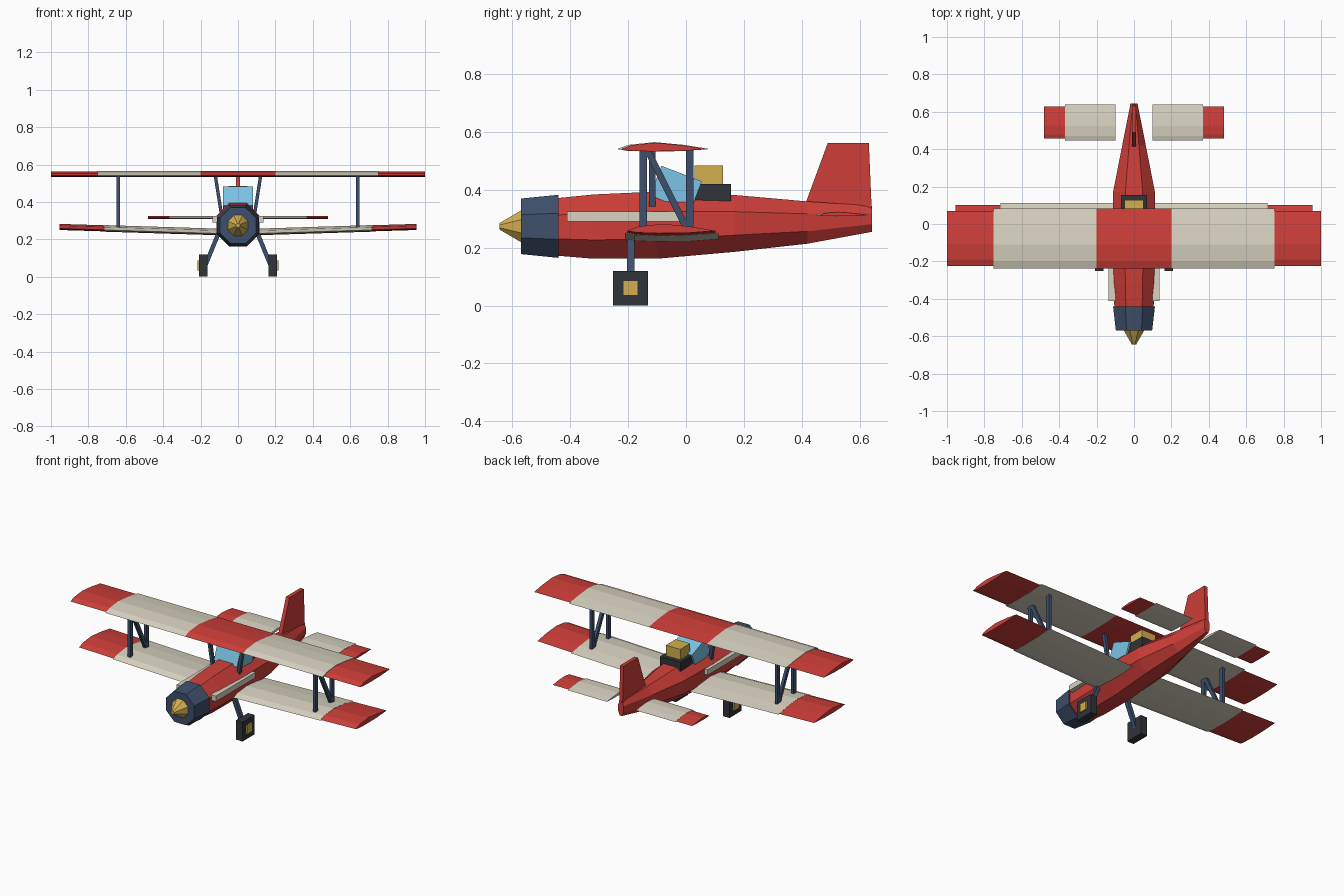
import bpy, bmesh, math
from mathutils import Vector, Matrix

if "Cube" in bpy.data.objects:
    bpy.data.objects.remove(bpy.data.objects["Cube"])


def material(name, rgb):
    m = bpy.data.materials.new(name)
    m.diffuse_color = (*rgb, 1)
    m.use_nodes = True
    m.node_tree.nodes["Principled BSDF"].inputs["Base Color"].default_value = m.diffuse_color
    return m


RED = material("red paint", (0.62, 0.048, 0.04))
CREAM = material("cream fabric", (0.69, 0.65, 0.53))
NAVY = material("navy metal", (0.048, 0.08, 0.15))
DARK = material("dark rubber", (0.03, 0.033, 0.042))
GOLD = material("gold", (0.66, 0.43, 0.08))
GLASS = material("glass blue", (0.2, 0.55, 0.79))


def loft(name, rings, mat):
    """Skin a list of equal-length point rings and cap both ends."""
    bm = bmesh.new()
    vs = [[bm.verts.new(p) for p in ring] for ring in rings]
    n = len(vs[0])
    for a, b in zip(vs, vs[1:]):
        for i in range(n):
            j = (i + 1) % n
            bm.faces.new((a[i], a[j], b[j], b[i]))
    bm.faces.new(vs[0])
    bm.faces.new(vs[-1])
    bmesh.ops.recalc_face_normals(bm, faces=bm.faces)
    me = bpy.data.meshes.new(name)
    bm.to_mesh(me)
    bm.free()
    me.materials.append(mat)
    ob = bpy.data.objects.new(name, me)
    bpy.context.collection.objects.link(ob)
    return ob


def octagon(y, hx, zc, hz):
    """Flat-topped octagon across the y axis."""
    k = 1 / math.cos(math.pi / 8)
    angles = [math.pi / 8 + i * math.pi / 4 for i in range(8)]
    return [(hx * k * math.cos(a), y, zc + hz * k * math.sin(a)) for a in angles]


def box(name, lo, hi, mat, tilt=0.0):
    c = (Vector(lo) + Vector(hi)) / 2
    rot = Matrix.Rotation(tilt, 3, 'X')
    corners = ((lo[0], lo[1]), (hi[0], lo[1]), (hi[0], hi[1]), (lo[0], hi[1]))
    return loft(name, [[c + rot @ (Vector((x, y, z)) - c) for x, y in corners]
                       for z in (lo[2], hi[2])], mat)


def strut(name, a, b, wx, wy, mat):
    """Rectangular bar whose ends are cut level."""
    return loft(name, [[(p[0] + sx * wx / 2, p[1] + sy * wy / 2, p[2])
                        for sx, sy in ((-1, -1), (1, -1), (1, 1), (-1, 1))]
                       for p in (a, b)], mat)


# airfoil outline: chord fraction, height relative to crown
AIRFOIL = [(0, 0), (0.12, 0.6), (0.4, 1), (0.72, 0.6), (1, 0),
           (0.7, -0.3), (0.35, -0.36), (0.1, -0.25)]


def wing(name, xs, ys, z, crown, mat, slope=0.0):
    return loft(name, [[(x, ys[0] + (ys[1] - ys[0]) * t, z + abs(x) * slope + h * crown)
                        for t, h in AIRFOIL] for x in xs], mat)


# fuselage, cowl and spinner
loft("fuselage", [octagon(*s) for s in (
    (-0.44, 0.105, 0.272, 0.10), (-0.32, 0.112, 0.273, 0.111),
    (-0.10, 0.116, 0.278, 0.116), (0.17, 0.112, 0.284, 0.098),
    (0.42, 0.063, 0.287, 0.073), (0.643, 0.019, 0.30, 0.045))], RED)
loft("engine_cowl", [octagon(-0.57, 0.097, 0.274, 0.096),
                     octagon(-0.44, 0.112, 0.274, 0.109)], NAVY)
loft("spinner", [octagon(-0.645, 0.011, 0.274, 0.011),
                 octagon(-0.57, 0.054, 0.274, 0.055)], GOLD)

# tail fin
FIN = [(0.41, 0.345), (0.49, 0.562), (0.632, 0.562), (0.642, 0.33)]
loft("tail_fin", [[(x, y, z) for y, z in FIN] for x in (-0.012, 0.012)], RED)

# upper wing centre
wing("upper_wing_centre", (-0.2, 0.2), (-0.238, 0.083), 0.541, 0.024, RED)

# cockpit
box("windshield", (-0.08, -0.11, 0.35), (0.08, 0.04, 0.46), GLASS, math.radians(-21))
box("cockpit_rim", (-0.07, 0.02, 0.35), (0.07, 0.156, 0.42), DARK)
box("pilot_head", (-0.05, 0.03, 0.415), (0.05, 0.128, 0.485), GOLD)

for side, s in (("right", 1), ("left", -1)):
    # wing panels and tips
    wing(side + "_upper_panel", (s * 0.2, s * 0.75), (-0.238, 0.083), 0.541, 0.024, CREAM)
    wing(side + "_upper_tip", (s * 0.75, s), (-0.225, 0.07), 0.541, 0.022, RED)
    wing(side + "_lower_panel", (s * 0.07, s * 0.715), (-0.21, 0.112), 0.228, 0.026, CREAM, 0.031)
    wing(side + "_lower_tip", (s * 0.715, s * 0.955), (-0.203, 0.102), 0.229, 0.024, RED, 0.031)

    # tailplane
    wing(side + "_tailplane", (s * 0.1, s * 0.37), (0.447, 0.638), 0.313, 0.012, CREAM)
    wing(side + "_tailplane_tip", (s * 0.37, s * 0.48), (0.458, 0.628), 0.313, 0.011, RED)

    # N-shaped wing struts and cabane strut
    x = s * 0.64
    strut(side + "_front_strut", (x, -0.148, 0.262), (x, -0.148, 0.545), 0.018, 0.025, NAVY)
    strut(side + "_rear_strut", (x, 0.013, 0.255), (x, 0.013, 0.545), 0.018, 0.025, NAVY)
    strut(side + "_diagonal_strut", (x, 0.003, 0.265), (x, -0.137, 0.545), 0.018, 0.025, NAVY)
    strut(side + "_cabane_strut", (s * 0.088, -0.117, 0.33), (s * 0.122, -0.117, 0.545),
          0.018, 0.022, NAVY)

    # exhaust pipe
    box(side + "_exhaust", (min(s * 0.1, s * 0.136), -0.412, 0.291),
        (max(s * 0.1, s * 0.136), -0.02, 0.325), CREAM)

    # landing gear
    strut(side + "_gear_leg", (s * 0.175, -0.191, 0.06), (s * 0.095, -0.191, 0.255),
          0.025, 0.025, NAVY)
    box(side + "_wheel", (s * 0.185 - 0.023, -0.252, 0), (s * 0.185 + 0.023, -0.132, 0.12), DARK)
    box(side + "_hub", (s * 0.195 - 0.022, -0.218, 0.034), (s * 0.195 + 0.022, -0.166, 0.087), GOLD)
